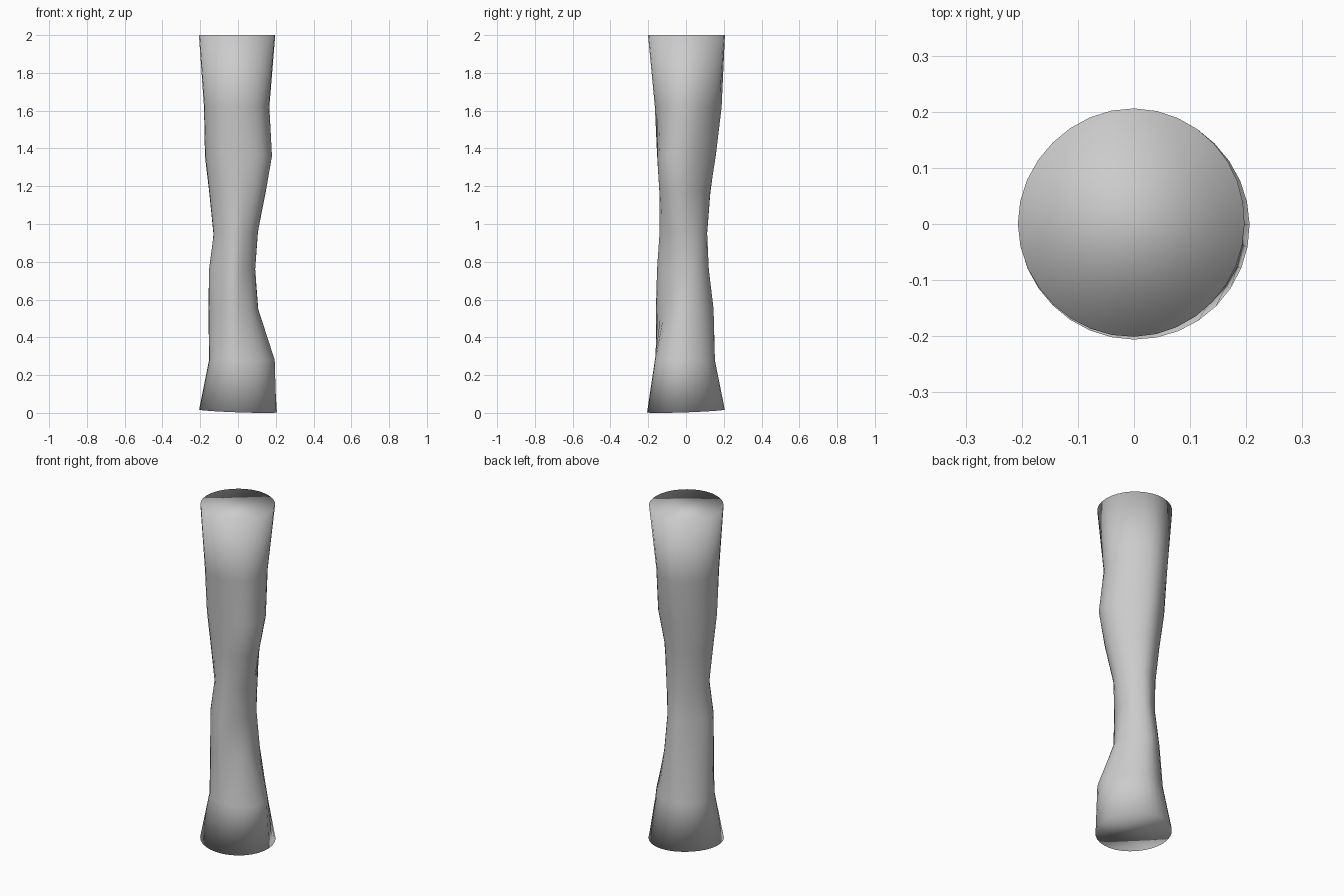
import bpy, bmesh, math

if "Cube" in bpy.data.objects:
    bpy.data.objects.remove(bpy.data.objects["Cube"])

SEG = 32
# Ring height, then the reach of the trunk in eight directions (0, 45 ... 315 degrees)
RINGS = [
    (0.01, (.206, .203, .205, .203, .206, .205, .206, .207)),
    (0.28, (.195, .153, .153, .155, .153, .155, .165, .195)),
    (0.55, (.107, .122, .147, .135, .158, .150, .163, .113)),
    (0.76, (.091, .104, .121, .111, .155, .148, .155, .110)),
    (0.95, (.105, .107, .112, .113, .131, .127, .144, .112)),
    (1.17, (.147, .113, .130, .135, .153, .147, .141, .158)),
    (1.36, (.180, .146, .158, .160, .175, .166, .153, .188)),
    (1.62, (.166, .162, .190, .178, .180, .178, .165, .162)),
    (2.00, (.197, .202, .206, .205, .207, .203, .201, .197)),
]


def reach(values, angle):
    """Smooth periodic interpolation of the eight reaches."""
    t = angle / (math.pi / 4)
    i = math.floor(t)
    f = t - i
    a, b, c, d = (values[(i + k) % 8] for k in (-1, 0, 1, 2))
    return b + 0.5 * f * (c - a + f * (2*a - 5*b + 4*c - d + f * (3*(b - c) + d - a)))


def radius(values, angle):
    """Radius of the outline that is bounded by the reach in each direction."""
    offsets = [math.radians(o) for o in range(-60, 61, 5)]
    return min(reach(values, angle + o) / math.cos(o) for o in offsets)


bm = bmesh.new()
loops = []
for n, (z, values) in enumerate(RINGS):
    loop = []
    for k in range(SEG):
        a = 2 * math.pi * k / SEG
        r = radius(values, a)
        x, y = r * math.cos(a), r * math.sin(a)
        # the foot is cut slightly askew
        tilt = 0.035 * (y - x) if n == 0 else 0
        loop.append(bm.verts.new((x, y, max(0, z + tilt))))
    loops.append(loop)

# Sides
for low, high in zip(loops, loops[1:]):
    for k in range(SEG):
        j = (k + 1) % SEG
        bm.faces.new((low[k], low[j], high[j], high[k]))

# End caps
bm.faces.new(loops[-1])
bm.faces.new(loops[0][::-1])
for f in bm.faces:
    f.smooth = True

mesh = bpy.data.meshes.new("trunk")
bm.to_mesh(mesh)
bm.free()
trunk = bpy.data.objects.new("trunk", mesh)
bpy.context.collection.objects.link(trunk)
